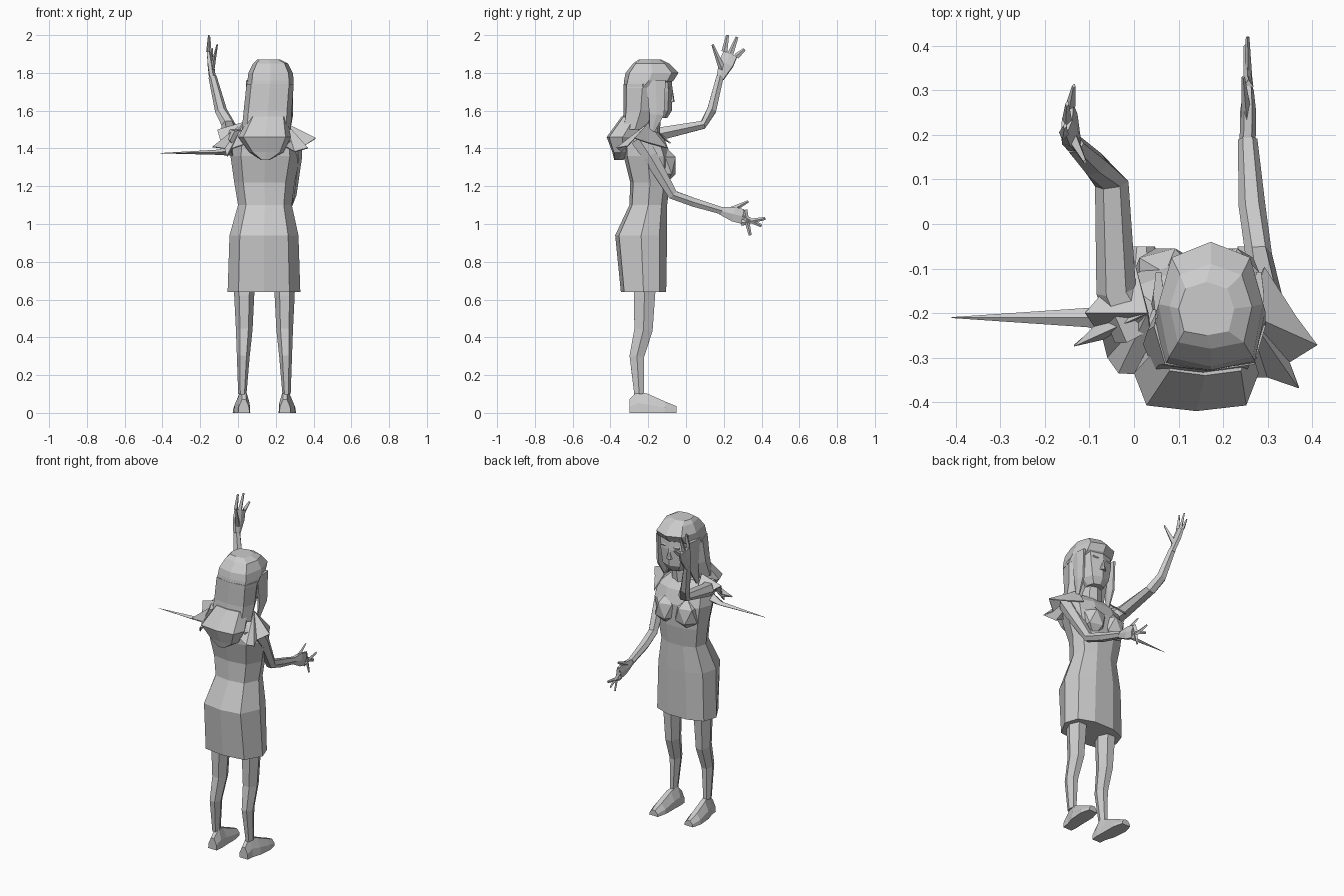
import bpy
import bmesh
import math
from mathutils import Vector

default_cube = bpy.data.objects.get("Cube")
if default_cube:
    bpy.data.objects.remove(default_cube, do_unlink=True)

CENTRE = .14  # the body stands off to one side of the origin

# One plain clay colour for the whole figure
clay = bpy.data.materials.new("clay grey")
clay.use_nodes = True
clay_colour = (.6, .6, .6, 1)
clay.diffuse_color = clay_colour
clay.node_tree.nodes["Principled BSDF"].inputs["Base Color"].default_value = clay_colour


def finish(name, bm, closed=True):
    """Turn a bmesh into a flat shaded object."""
    if closed:
        bmesh.ops.recalc_face_normals(bm, faces=bm.faces)
    mesh = bpy.data.meshes.new(name)
    bm.to_mesh(mesh)
    bm.free()
    mesh.materials.append(clay)
    part = bpy.data.objects.new(name, mesh)
    bpy.context.collection.objects.link(part)
    return part


def skin_rings(name, rings):
    """Join point rings of equal length into a closed skin."""
    bm = bmesh.new()
    loops = [[bm.verts.new(point) for point in ring] for ring in rings]
    count = len(loops[0])
    for lower, upper in zip(loops, loops[1:]):
        for i in range(count):
            j = (i + 1) % count
            bm.faces.new((lower[i], lower[j], upper[j], upper[i]))
    bm.faces.new(loops[0])
    bm.faces.new(loops[-1])
    return finish(name, bm)


def body_loft(name, outline, sections):
    """Stretch a unit outline to each section: z, left, right, back, front."""
    rings = []
    for z, left, right, back, front in sections:
        middle_x, middle_y = (left + right) / 2, (back + front) / 2
        half_x, half_y = (right - left) / 2, (front - back) / 2
        rings.append([(middle_x + u * half_x, middle_y + v * half_y, z) for u, v in outline])
    return skin_rings(name, rings)


def limb(name, stations, side=(1, 0, 0), sides=6):
    """Tube through stations of centre, half width along side, half depth."""
    points = [Vector(station[0]) for station in stations]
    rings = []
    for i, (centre, width, depth) in enumerate(stations):
        before, after = points[max(i - 1, 0)], points[min(i + 1, len(points) - 1)]
        along = (after - before).normalized()
        across = Vector(side)
        across = (across - along * across.dot(along)).normalized()
        up = along.cross(across)
        angles = [math.tau * k / sides for k in range(sides)]
        rings.append([points[i] + across * (width * math.cos(a)) + up * (depth * math.sin(a))
                      for a in angles])
    return skin_rings(name, rings)


def flap(name, hinge, edge):
    """Pleated cloth fanning from one hinge point to a ragged edge."""
    bm = bmesh.new()
    top = bm.verts.new(hinge)
    rim = [bm.verts.new(point) for point in edge]
    for a, b in zip(rim, rim[1:]):
        bm.faces.new((top, a, b))
    part = finish(name, bm, closed=False)
    thickness = part.modifiers.new("cloth thickness", 'SOLIDIFY')
    thickness.thickness = .006
    return part


def hand(name, wrist, knuckles, tips, thumb_tip, side):
    """Flat palm with narrow fingers and a thumb."""
    wrist, knuckles = Vector(wrist), Vector(knuckles)
    limb(name + "_palm", [(wrist, .018, .022), (wrist.lerp(knuckles, .6), .018, .045),
                          (knuckles, .012, .045)], side)
    spread = Vector(side).cross(knuckles - wrist).normalized()
    for i, tip in enumerate(tips):
        offset = (i / (len(tips) - 1) - .5) * .07
        limb(f"{name}_finger_{i + 1}", [(knuckles + spread * offset, .011, .016),
                                        (Vector(tip), .004, .008)], side, 4)
    limb(name + "_thumb", [(wrist.lerp(knuckles, .3), .014, .02),
                           (Vector(thumb_tip), .004, .006)], side, 4)


# Outlines run counterclockwise from the middle of the back
torso_outline = [(0, -1), (.7, -.85), (1, 0), (.85, .7), (.35, 1),
                 (-.35, 1), (-.85, .7), (-1, 0), (-.7, -.85)]
head_outline = [(0, -1), (.8, -.85), (1, 0), (.75, .75), (0, 1), (-.75, .75), (-1, 0), (-.8, -.85)]

# Dress, from hem to neckline
body_loft("dress", torso_outline, [
    (.64, -.055, .33, -.345, -.105), (.94, -.045, .32, -.375, -.10),
    (1.1, 0, .285, -.30, -.10), (1.22, -.02, .30, -.295, -.085),
    (1.36, -.04, .33, -.33, -.08), (1.44, -.03, .32, -.33, -.11),
    (1.5, .03, .25, -.29, -.16)])
for label, x in (("left", .07), ("right", .21)):
    bm = bmesh.new()
    bmesh.ops.create_icosphere(bm, subdivisions=1, radius=1)
    for vert in bm.verts:
        vert.co = (x + vert.co.x * .08, -.11 + vert.co.y * .065, 1.31 + vert.co.z * .1)
    finish(label + "_bust", bm)

# Neck, face and hair
body_loft("neck", head_outline, [(1.46, .09, .22, -.27, -.14), (1.62, .11, .22, -.25, -.13)])
body_loft("face", head_outline, [
    (1.56, .12, .22, -.20, -.10), (1.6, .09, .25, -.24, -.075),
    (1.7, .07, .27, -.25, -.07), (1.8, .07, .27, -.25, -.08)])
body_loft("nose", head_outline, [(1.645, .15, .19, -.1, -.06), (1.71, .165, .175, -.1, -.07)])
for label, x in (("left", .125), ("right", .215)):
    limb(label + "_eye", [((x - .02, -.083, 1.72), .006, .004),
                          ((x + .02, -.083, 1.72), .006, .004)], (0, 0, 1), 4)
body_loft("hair_cap", head_outline, [
    (1.72, .045, .295, -.33, -.13), (1.76, .05, .295, -.328, -.065),
    (1.8, .055, .29, -.32, -.04), (1.85, .08, .265, -.28, -.09), (1.87, .1, .225, -.25, -.13)])
body_loft("back_hair", head_outline, [
    (1.5, .02, .28, -.34, -.20), (1.6, .03, .285, -.33, -.15), (1.74, .045, .295, -.33, -.13)])
body_loft("hair_bundle", head_outline, [
    (1.34, .12, .17, -.38, -.33), (1.38, .06, .24, -.39, -.29),
    (1.46, .0, .28, -.42, -.25), (1.57, .06, .26, -.34, -.2)])
for label, x in (("left", .055), ("right", .28)):
    limb(label + "_side_lock", [((x, -.16, 1.76), .012, .06), ((x, -.155, 1.58), .012, .045),
                                ((x - .01, -.18, 1.49), .006, .015)])

# Legs and shoes, mirrored about the middle of the body
for label, mirror in (("left", -1), ("right", 1)):
    x = CENTRE + mirror * .107
    limb(label + "_leg", [
        ((x, -.215, .70), .055, .065), ((x, -.22, .62), .053, .065), ((x, -.225, .44), .044, .056),
        ((x + mirror * .005, -.26, .3), .034, .045), ((x + mirror * .01, -.248, .1), .022, .03)])
    x += mirror * .012
    heel, toe = x - mirror * .01, x + mirror * .004
    shoe = []
    for mid, y, half, height in ((heel, -.3, .03, .07), (heel, -.255, .034, .115),
                                 (x, -.2, .042, .1), (toe, -.11, .045, .06), (toe, -.05, .03, .035)):
        shoe.append([(mid - half, y, 0), (mid + half, y, 0),
                     (mid + half * .9, y, height * .45), (mid + half * .35, y, height),
                     (mid - half * .35, y, height), (mid - half * .9, y, height * .45)])
    skin_rings(label + "_shoe", shoe)

# Raised arm
limb("raised_arm", [
    ((.01, -.24, 1.45), .06, .055), ((-.04, -.15, 1.475), .045, .04),
    ((-.05, .09, 1.525), .038, .025), ((-.09, .135, 1.6), .032, .028),
    ((-.135, .18, 1.78), .022, .022)])
hand("raised_hand", (-.135, .18, 1.77), (-.15, .235, 1.9),
     [(-.135, .31, 1.925), (-.15, .27, 1.99), (-.155, .22, 2)], (-.11, .14, 1.95), (1, -.2, .1))

# Reaching arm
limb("reaching_arm", [
    ((.29, -.25, 1.45), .05, .05), ((.3, -.19, 1.36), .04, .045),
    ((.28, -.07, 1.155), .03, .03), ((.265, .04, 1.115), .03, .027),
    ((.255, .19, 1.07), .022, .022)])
hand("reaching_hand", (.255, .18, 1.07), (.257, .3, 1.04),
     [(.255, .42, 1.03), (.25, .4, .99), (.26, .34, .94)], (.245, .33, 1.12), (1, 0, 0))

# Ragged shoulder cloth and the long thorn
flap("right_shoulder_cloth", (.25, -.2, 1.53), [
    (.29, -.1, 1.4), (.36, -.21, 1.43), (.41, -.27, 1.45), (.345, -.31, 1.41),
    (.37, -.365, 1.4), (.3, -.34, 1.38), (.23, -.34, 1.42)])
flap("left_shoulder_cloth", (.03, -.2, 1.54), [
    (.0, -.08, 1.43), (-.05, -.13, 1.46), (-.11, -.2, 1.5), (-.09, -.23, 1.43),
    (-.135, -.275, 1.41), (-.07, -.26, 1.4), (-.06, -.3, 1.36), (-.035, -.335, 1.4),
    (.05, -.34, 1.43)])
limb("shoulder_thorn", [((-.03, -.225, 1.39), .035, .03), ((-.1, -.21, 1.38), .022, .014),
                        ((-.41, -.21, 1.375), .001, .001)], (0, 1, 0), 4)
